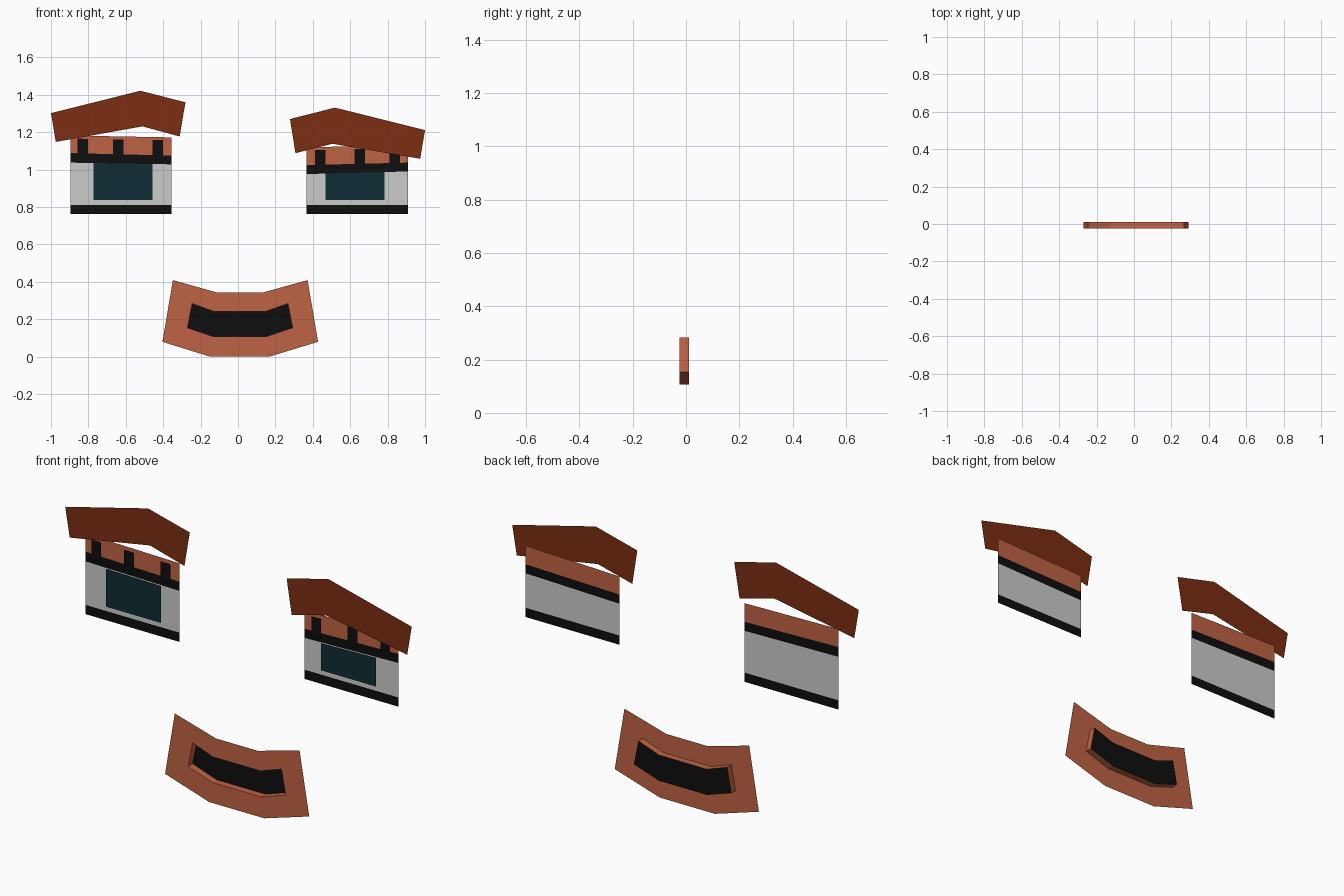
import bpy

if "Cube" in bpy.data.objects:
    bpy.data.objects.remove(bpy.data.objects["Cube"])


def mat(name, r, g, b):
    m = bpy.data.materials.new(name)
    m.diffuse_color = (r, g, b, 1)
    m.use_nodes = True
    m.node_tree.nodes["Principled BSDF"].inputs["Base Color"].default_value = m.diffuse_color
    return m


CLAY = mat("clay orange", 0.52, 0.125, 0.056)
RUST = mat("rust brown", 0.20, 0.026, 0.006)
BLACK = mat("black", 0.0045, 0.0045, 0.0045)
WHITE = mat("eye white", 0.60, 0.60, 0.60)
TEAL = mat("dark teal", 0.0045, 0.026, 0.034)

# Depth layers, front to back
Y_LIP, Y_BROW, Y_MOUTH, Y_DETAIL, Y_EYE = -0.024, 0.004, 0.012, 0.016, 0.024


def mesh(name, verts, faces, mats, idx=None):
    me = bpy.data.meshes.new(name)
    me.from_pydata(verts, [], faces)
    for m in mats:
        me.materials.append(m)
    for p in me.polygons:
        p.material_index = idx[p.index] if idx else 0
    ob = bpy.data.objects.new(name, me)
    bpy.context.collection.objects.link(ob)
    return ob


def sheet(name, pts, y, material):
    """Flat front-facing outline; points run counter-clockwise seen from the front."""
    return mesh(name, [(x, y, z) for x, z in pts], [range(len(pts))], [material])


def eye(side, x0, x1, left, right, teal_x, bars):
    """Banded eye sheet; left/right hold the band heights at either edge."""
    verts = []
    for zl, zr in zip(left, right):
        verts += [(x0, Y_EYE, zl), (x1, Y_EYE, zr)]
    faces = [(2 * i, 2 * i + 1, 2 * i + 3, 2 * i + 2) for i in range(4)]
    mesh(side + "_eye", verts, faces, [BLACK, WHITE, CLAY], [0, 1, 0, 2])

    def line(k, x):
        return left[k] + (right[k] - left[k]) * (x - x0) / (x1 - x0)

    # iris, tucked under the lash line
    a, b = teal_x
    sheet(side + "_iris", [(a, 0.837), (b, 0.837), (b, line(2, b)), (a, line(2, a))],
          Y_DETAIL, TEAL)
    # lashes standing on the lash line
    for i, x in enumerate(bars):
        a, b = x - 0.028, x + 0.028
        sheet(f"{side}_lash_{i + 1}",
              [(a, line(2, a) + 0.02), (b, line(2, b) + 0.02),
               (b, line(4, b) - 0.016), (a, line(4, a) - 0.016)], Y_DETAIL, BLACK)


eye("left", -0.896, -0.355, (0.762, 0.81, 1.037, 1.088, 1.182),
    (0.762, 0.81, 1.028, 1.075, 1.172), (-0.772, -0.456), (-0.83, -0.64, -0.43))
eye("right", 0.367, 0.908, (0.762, 0.81, 0.976, 1.024, 1.118),
    (0.762, 0.81, 0.990, 1.037, 1.134), (0.468, 0.784), (0.44, 0.65, 0.839))

# Eyebrows
sheet("left_eyebrow", [(-0.974, 1.148), (-0.511, 1.231), (-0.312, 1.177),
                       (-0.281, 1.360), (-0.522, 1.421), (-1.0, 1.302)], Y_BROW, RUST)
sheet("right_eyebrow", [(0.307, 1.088), (0.505, 1.138), (0.974, 1.058),
                        (1.0, 1.211), (0.518, 1.331), (0.278, 1.270)], Y_BROW, RUST)

# Mouth: lip ring, walls going back, black backing
outer = [(-0.404, 0.079), (-0.15, 0), (0.168, 0), (0.428, 0.079),
         (0.372, 0.409), (0.131, 0.342), (-0.11, 0.342), (-0.348, 0.409)]
inner = [(-0.27, 0.154), (-0.131, 0.107), (0.149, 0.107), (0.292, 0.154),
         (0.267, 0.283), (0.147, 0.241), (-0.129, 0.241), (-0.245, 0.283)]
n = 8
rings = ((outer, Y_LIP), (inner, Y_LIP), (inner, Y_MOUTH))
verts = [(x, y, z) for ring, y in rings for x, z in ring]
faces = [(r * n + i, r * n + (i + 1) % n, r * n + n + (i + 1) % n, r * n + n + i)
         for r in range(2) for i in range(n)]
# backing as three strips
for a, b, c, d in ((0, 1, 6, 7), (1, 2, 5, 6), (2, 3, 4, 5)):
    faces.append((16 + a, 16 + b, 16 + c, 16 + d))
mesh("mouth", verts, faces, [CLAY, BLACK], [0] * 16 + [1] * 3)
